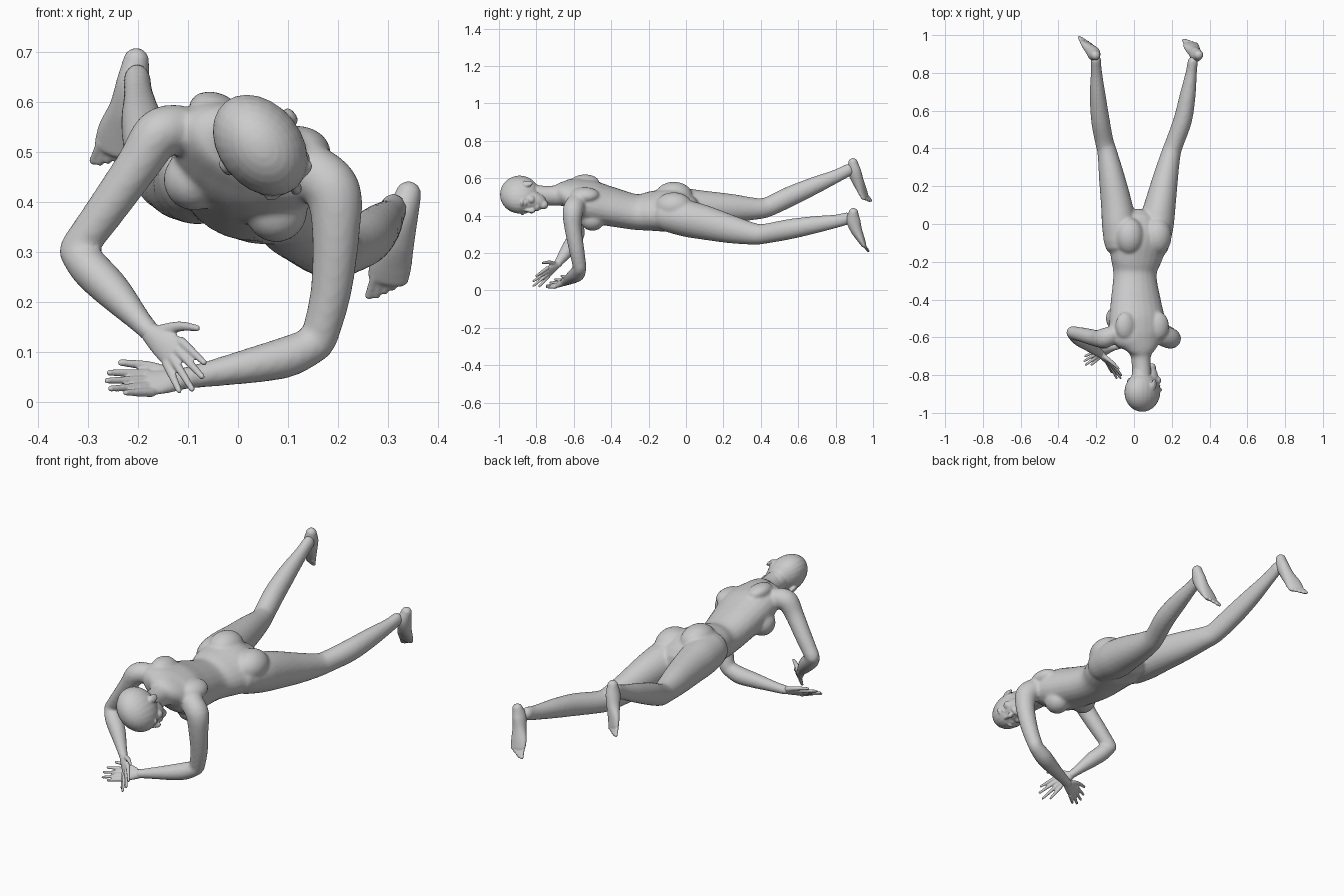
import bpy, bmesh, math
from mathutils import Vector, Matrix

V = Vector
N = 24


def catmull(p, i, t):
    a, b, c, d = (p[max(0, min(len(p) - 1, i + k))] for k in (-1, 0, 1, 2))
    return [0.5 * (2 * q + (r - o) * t + (2 * o - 5 * q + 4 * r - s) * t * t
            + (3 * q - o - 3 * r + s) * t ** 3) for o, q, r, s in zip(a, b, c, d)]


def loft(bm, secs, side, steps=5):
    """Round-ended tube through (x, y, z, half width, half depth) sections."""
    pts = [catmull(secs, i, k / steps) for i in range(len(secs) - 1) for k in range(steps)]
    pts.append(list(secs[-1]))
    c = [V(p[:3]) for p in pts]
    n = len(pts)
    tan = [(c[min(i + 1, n - 1)] - c[max(i - 1, 0)]).normalized() for i in range(n)]
    rings = [(c[i], tan[i], pts[i][3], pts[i][4]) for i in range(n)]
    # rounded ends
    for end, sgn in ((0, -1), (n - 1, 1)):
        r = min(pts[end][3:])
        cap = [(c[end] + tan[end] * sgn * r * math.sin(a), tan[end],
                pts[end][3] * math.cos(a), pts[end][4] * math.cos(a)) for a in (0.5, 1.0, 1.4)]
        rings = cap[::-1] + rings if sgn < 0 else rings + cap
    loops = []
    for p, t, a, b in rings:
        u = (V(side) - t * t.dot(V(side))).normalized()
        w = t.cross(u)
        loops.append([bm.verts.new(p + u * a * math.cos(2 * math.pi * k / N)
                                   + w * b * math.sin(2 * math.pi * k / N)) for k in range(N)])
    for A, B in zip(loops, loops[1:]):
        for k in range(N):
            bm.faces.new((A[k], A[(k + 1) % N], B[(k + 1) % N], B[k]))
    bm.faces.new(loops[0][::-1])
    bm.faces.new(loops[-1])


def blob(bm, center, axes, radii):
    """Ellipsoid along three given axes."""
    m = Matrix([V(a).normalized() * r for a, r in zip(axes, radii)]).transposed().to_4x4()
    m.translation = V(center)
    bmesh.ops.create_uvsphere(bm, u_segments=24, v_segments=16, radius=1, matrix=m)


def finish(bm, name, voxel, smooth):
    """Fuse the overlapping shells into one smooth skin."""
    bmesh.ops.recalc_face_normals(bm, faces=bm.faces)
    me = bpy.data.meshes.new(name)
    bm.to_mesh(me)
    bm.free()
    ob = bpy.data.objects.new(name, me)
    bpy.context.collection.objects.link(ob)
    r = ob.modifiers.new("fuse", 'REMESH')
    r.mode = 'VOXEL'
    r.voxel_size = voxel
    r.use_smooth_shade = True
    s = ob.modifiers.new("soften", 'SMOOTH')
    s.factor = 0.5
    s.iterations = smooth


# Torso axes: rolled so the -x shoulder is higher
L = V((0.93, 0, -0.36)).normalized()
B = V((0.36, 0, 0.93)).normalized()
Y = V((0, 1, 0))

body = bmesh.new()
# Torso and neck
loft(body, [(.03, -.01, .42, .13, .09), (.025, -.08, .43, .16, .108), (.012, -.18, .425, .142, .1),
            (.005, -.27, .42, .118, .092), (.01, -.41, .45, .138, .1), (.018, -.52, .478, .155, .106),
            (.025, -.6, .505, .155, .085), (.035, -.65, .515, .1, .064), (.036, -.69, .508, .058, .056),
            (.038, -.74, .507, .05, .053), (.042, -.82, .51, .05, .055)], L)
for s in (-1, 1):
    # Breasts, buttocks, shoulder blades
    blob(body, V((.02, -.5, .478)) + L * s * .088 - B * .07, (L, Y, B), (.062, .066, .062))
    blob(body, V((.03, -.065, .43)) + L * s * .078 + B * .052, (L, Y, B), (.078, .1, .074))
    blob(body, V((.022, -.54, .49)) + L * s * .095 + B * .06, (L, Y, B), (.055, .075, .038))

# Legs
loft(body, [(-.075, -.09, .455, .085, .09), (-.08, 0, .45, .09, .095), (-.092, .1, .445, .083, .088),
            (-.118, .25, .44, .068, .075), (-.142, .38, .437, .052, .057), (-.158, .44, .448, .049, .053),
            (-.178, .55, .5, .049, .054), (-.192, .68, .558, .042, .047), (-.199, .8, .61, .03, .036),
            (-.202, .87, .645, .027, .033)], (1, 0, 0))
loft(body, [(.105, -.1, .405, .085, .09), (.118, 0, .385, .093, .097), (.138, .1, .363, .083, .092),
            (.168, .25, .325, .066, .074), (.195, .37, .302, .052, .057), (.215, .43, .305, .049, .053),
            (.258, .55, .327, .049, .054), (.284, .68, .35, .042, .047), (.303, .8, .37, .03, .036),
            (.311, .86, .385, .027, .033)], (1, 0, 0))

# Arms
loft(body, [(-.12, -.59, .545, .05, .05), (-.16, -.605, .535, .053, .05), (-.2, -.605, .475, .044, .044),
            (-.26, -.59, .39, .04, .04), (-.322, -.575, .305, .034, .036)], Y)
loft(body, [(-.325, -.575, .3, .034, .034), (-.295, -.6, .265, .042, .04), (-.25, -.63, .22, .039, .037),
            (-.2, -.67, .165, .027, .025), (-.172, -.692, .135, .022, .02)], Y)
loft(body, [(.15, -.59, .46, .055, .055), (.19, -.605, .42, .055, .056), (.196, -.605, .34, .046, .048),
            (.186, -.585, .22, .041, .041), (.162, -.568, .125, .036, .037)], Y)
loft(body, [(.155, -.57, .115, .036, .036), (.1, -.582, .09, .042, .041), (.03, -.605, .073, .037, .036),
            (-.07, -.635, .053, .026, .025), (-.115, -.65, .045, .024, .022)], Y)
finish(body, "body", 0.008, 5)

# Head, turned towards +x and looking down
F = V((.62, .04, -.78)).normalized()
U = V((0, -1, -.05)).normalized()
X = F.cross(U).normalized()
C = V((.047, -.885, .51))
head = bmesh.new()


def face(x, f, u, r):
    blob(head, C + X * x + F * f + U * u, (X, F, U), r)


face(0, -.004, .004, (.083, .112, .105))         # skull
loft(head, [tuple(C + F * .03 + U * .0) + (.066, .07), tuple(C + F * .045 - U * .06) + (.058, .058),
            tuple(C + F * .06 - U * .1) + (.043, .042), tuple(C + F * .074 - U * .122) + (.024, .024)], X)
loft(head, [tuple(C + F * .1 - U * .015) + (.008, .008), tuple(C + F * .11 - U * .05) + (.01, .012),
            tuple(C + F * .112 - U * .062) + (.014, .011)], X)   # nose
face(0, .096, -.087, (.022, .011, .011))         # lips
face(0, .085, -.118, (.018, .014, .014))         # chin
for s in (-1, 1):
    face(s * .034, .088, -.006, (.026, .014, .01))   # brow
    face(s * .034, .086, -.026, (.015, .011, .008))  # eye
    face(s * .042, .068, -.055, (.022, .022, .022))  # cheek
    face(s * .084, -.01, -.04, (.009, .019, .03))    # ear
loft(head, [tuple(C - F * .02 - U * .03) + (.052, .055), (.04, -.77, .508, .048, .05)], X)
finish(head, "head", 0.005, 3)


def foot(name, secs, side, toe_dir):
    bm = bmesh.new()
    loft(bm, secs, side)
    end, side, d = V(secs[-1][:3]), V(side).normalized(), V(toe_dir).normalized()
    for i in range(5):
        a = end + side * (i - 2) * .0165
        b = a + d * (.034 - .004 * abs(i - 1))
        r = .0085
        loft(bm, [tuple(a - d * .02) + (r, r), tuple(b) + (r, r * .9)], side)
    finish(bm, name, 0.004, 3)


foot("high_foot", [(-.204, .893, .682, .026, .026), (-.211, .9, .64, .031, .036),
                   (-.225, .918, .588, .033, .031), (-.243, .94, .54, .04, .021),
                   (-.252, .955, .505, .04, .014)], (.85, -.45, .05), (-.12, .25, -.3))
foot("low_foot", [(.341, .895, .415, .026, .026), (.33, .895, .375, .031, .037),
                  (.32, .91, .325, .034, .031), (.306, .935, .275, .042, .021),
                  (.3, .95, .245, .041, .014)], (.9, -.2, .28), (-.12, .3, -.42))


def hand(name, wrist, knuckle, side, thumb, tips):
    """Palm, four fingers and a thumb running to the given tips."""
    bm = bmesh.new()
    w, k, s = V(wrist), V(knuckle), V(side).normalized()
    loft(bm, [tuple(w) + (.021, .019), tuple(w.lerp(k, .5)) + (.029, .016),
              tuple(k) + (.033, .011)], s)
    for i, tip in enumerate(tips):
        a = k + s * (i - 1.5) * .018
        loft(bm, [tuple(a) + (.0095, .0095), tuple(a.lerp(V(tip), .5)) + (.008, .008),
                  tuple(tip) + (.006, .006)], s)
    a = w.lerp(k, .3) + s * -.018
    m = a.lerp(V(thumb), .45) - s * .008
    loft(bm, [tuple(a) + (.014, .012), tuple(m) + (.01, .01), tuple(thumb) + (.0065, .0065)],
         k - w + s * 2)
    finish(bm, name, 0.0035, 2)


hand("raised_hand", (-.175, -.69, .138), (-.128, -.738, .098), (-.5, .1, -.8), (-.082, -.765, .147),
     [(-.068, -.8, .078), (-.072, -.815, .05), (-.092, -.815, .025), (-.118, -.785, .022)])
hand("resting_hand", (-.11, -.65, .045), (-.178, -.68, .037), (.15, -.6, -.6), (-.235, -.665, .078),
     [(-.258, -.7, .058), (-.262, -.725, .042), (-.255, -.745, .026), (-.225, -.745, .018)])
